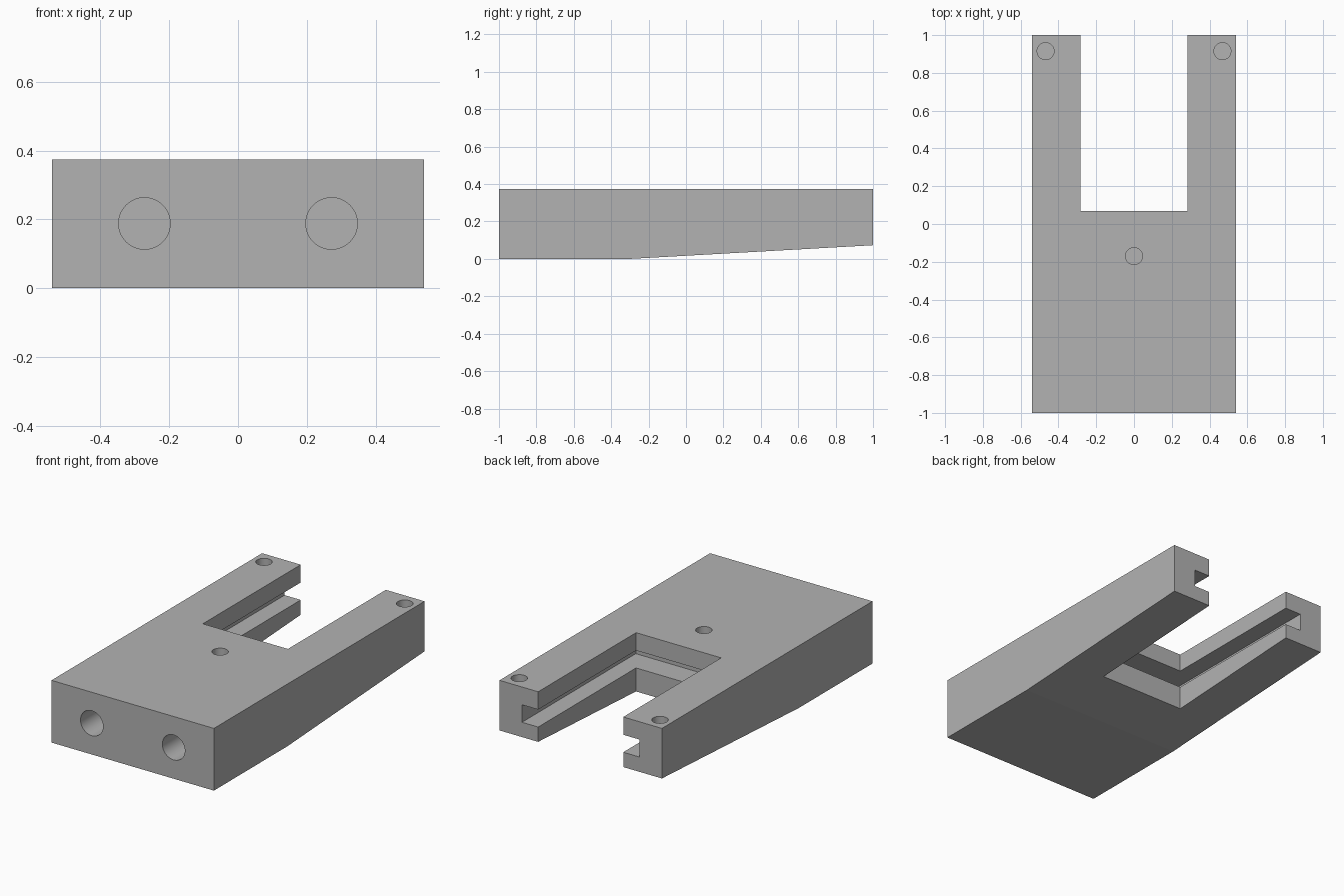
import bpy, bmesh
from math import pi, radians
from mathutils import Matrix, Vector

cube = bpy.data.objects.get("Cube")
if cube:
    bpy.data.objects.remove(cube, do_unlink=True)

HALF_WIDTH, TOP = 0.54, 0.374

grey = bpy.data.materials.new("plain grey")
grey.use_nodes = True
grey.diffuse_color = (0.45, 0.45, 0.45, 1)
grey.node_tree.nodes["Principled BSDF"].inputs["Base Color"].default_value = (0.45, 0.45, 0.45, 1)


def make_object(name, bm):
    bmesh.ops.recalc_face_normals(bm, faces=bm.faces)
    mesh = bpy.data.meshes.new(name)
    bm.to_mesh(mesh)
    bm.free()
    mesh.materials.append(grey)
    obj = bpy.data.objects.new(name, mesh)
    bpy.context.collection.objects.link(obj)
    return obj


def box(name, low, high):
    low, high = Vector(low), Vector(high)
    bm = bmesh.new()
    bmesh.ops.create_cube(bm, size=1, matrix=Matrix.Translation((low + high) / 2)
                          @ Matrix.Diagonal((*(high - low), 1)))
    return make_object(name, bm)


def drill(name, centre, radius, depth, tilt=0):
    """Blind hole cutter, reaching the given depth to both sides of the surface."""
    bm = bmesh.new()
    bmesh.ops.create_cone(bm, cap_ends=True, segments=48, radius1=radius, radius2=radius,
                          depth=2 * depth, matrix=Matrix.Translation(centre)
                          @ Matrix.Rotation(tilt, 4, 'X'))
    return make_object(name, bm)


# Body: side profile with a tapered underside, extruded across the width
profile = [(-1, 0), (-0.3, 0), (1, 0.073), (1, TOP), (-1, TOP)]
bm = bmesh.new()
side = bm.faces.new([bm.verts.new((-HALF_WIDTH, y, z)) for y, z in profile])
extruded = bmesh.ops.extrude_face_region(bm, geom=[side])["geom"]
bmesh.ops.translate(bm, vec=(2 * HALF_WIDTH, 0, 0),
                    verts=[v for v in extruded if isinstance(v, bmesh.types.BMVert)])
body = make_object("forked_block", bm)

# Open slot between the arms, and the groove running round its walls
cutters = [box("slot_cutter", (-0.283, 0.07, -0.2), (0.283, 1.2, 0.6)),
           box("groove_cutter", (-0.39, -0.08, 0.162), (0.39, 1.2, 0.267))]

# Screw holes in the top and a pair of bores in the front
cutters.append(drill("middle_hole_cutter", (0, -0.17, TOP), 0.045, 0.1))
for s in (-1, 1):
    cutters.append(drill("arm_hole_cutter", (s * 0.468, 0.915, TOP), 0.045, 0.15))
    cutters.append(drill("front_bore_cutter", (s * 0.272, -1, 0.188), 0.075, 0.5, pi / 2))

bpy.context.view_layer.objects.active = body
for cutter in cutters:
    mod = body.modifiers.new(cutter.name, 'BOOLEAN')
    mod.operation, mod.solver, mod.object = 'DIFFERENCE', 'EXACT', cutter
    bpy.ops.object.modifier_apply(modifier=mod.name)
    bpy.data.objects.remove(cutter, do_unlink=True)

# Smooth bores with crisp edges
bpy.ops.object.select_all(action='DESELECT')
body.select_set(True)
bpy.ops.object.shade_smooth_by_angle(angle=radians(30))
# The shallow underside bend stays flat
for face in body.data.polygons:
    if abs(face.normal.z) > 0.9:
        face.use_smooth = False
